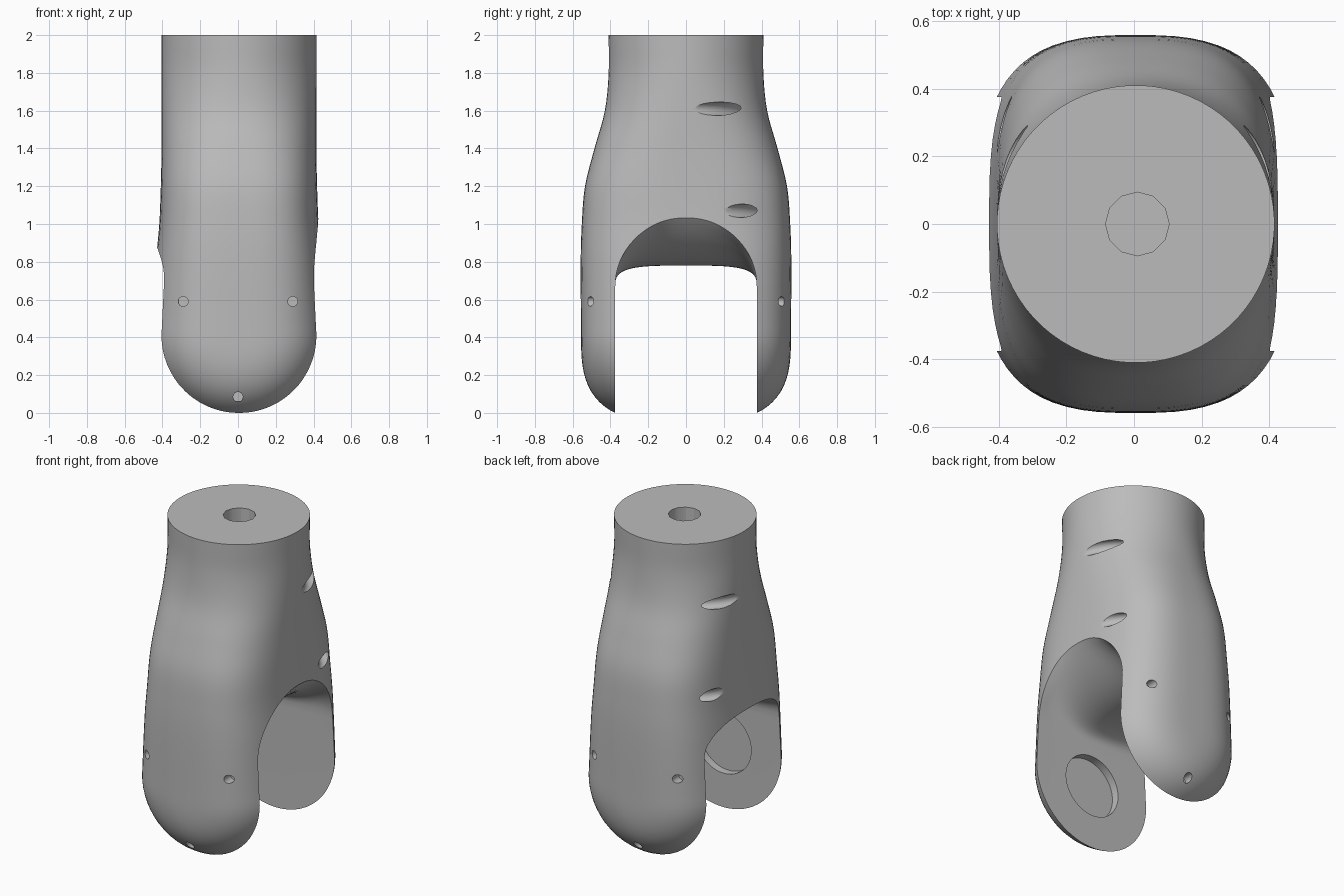
import bpy, bmesh, math

if "Cube" in bpy.data.objects:
    bpy.data.objects.remove(bpy.data.objects["Cube"])

grey = bpy.data.materials.new("plain_grey")
grey.use_nodes = True
colour = (0.5, 0.5, 0.5, 1)
grey.diffuse_color = colour
grey.node_tree.nodes["Principled BSDF"].inputs["Base Color"].default_value = colour

HINGE_Z = 0.41     # height of the hinge axis
SLOT_Y = 0.375     # half width of the fork gap

# height, half depth, half width, squareness of the cross-section
SECTIONS = [
    (0.41, 0.556, 0.464, 3.0), (0.8, 0.558, 0.44, 3.0), (1.0, 0.552, 0.422, 3.0),
    (1.2, 0.535, 0.414, 2.9), (1.4, 0.485, 0.41, 2.6), (1.6, 0.43, 0.41, 2.25),
    (1.8, 0.41, 0.41, 2.0), (2.0, 0.41, 0.41, 2.0)]


def section_at(z):
    """Smoothly interpolated section values at a height."""
    if z <= HINGE_Z:
        return SECTIONS[0][1:]
    last = len(SECTIONS) - 1
    i = 0
    while i < last - 1 and z > SECTIONS[i + 1][0]:
        i += 1
    p, q = SECTIONS[i], SECTIONS[i + 1]
    before, after = SECTIONS[max(i - 1, 0)], SECTIONS[min(i + 2, last)]
    h = q[0] - p[0]
    t = (z - p[0]) / h
    out = []
    for k in (1, 2, 3):
        m0 = (q[k] - before[k]) / (q[0] - before[0]) * h
        m1 = (after[k] - p[k]) / (after[0] - p[0]) * h
        out.append((2*t**3 - 3*t**2 + 1) * p[k] + (t**3 - 2*t**2 + t) * m0
                   + (3*t**2 - 2*t**3) * q[k] + (t**3 - t**2) * m1)
    return out


def body_ring(z, sides=72):
    """Cross-section; below the hinge it follows a dome turned about the hinge axis."""
    b, a, n = section_at(z)
    d = max(HINGE_Z - z, 0)
    reach = b * (1 - (d / a) ** n) ** (1 / n)
    ring = []
    for i in range(sides):
        ang = 2 * math.pi * (i + 0.5) / sides
        s, c = math.sin(ang), math.cos(ang)
        y = reach * abs(s) ** (2 / n)
        r = a * max(1 - (y / b) ** n, 0) ** (1 / n)
        x = math.sqrt(max(r * r - d * d, 0))
        ring.append((math.copysign(x, c) + 0.005, math.copysign(y, s), z))
    return ring


def loft(name, rings):
    bm = bmesh.new()
    loops = [[bm.verts.new(p) for p in ring] for ring in rings]
    for low, high in zip(loops, loops[1:]):
        for i in range(len(low)):
            j = (i + 1) % len(low)
            bm.faces.new((low[i], low[j], high[j], high[i]))
    bm.faces.new(loops[0][::-1])
    bm.faces.new(loops[-1])
    bmesh.ops.recalc_face_normals(bm, faces=bm.faces)
    mesh = bpy.data.meshes.new(name)
    bm.to_mesh(mesh)
    bm.free()
    obj = bpy.data.objects.new(name, mesh)
    bpy.context.collection.objects.link(obj)
    return obj


# Main body: rounded fork base rising into a round neck
dome = [HINGE_Z - 0.462 * math.cos(math.pi / 2 * i / 18) for i in range(18)]
shaft = [HINGE_Z + (2 - HINGE_Z) * i / 40 for i in range(41)]
body = loft("fork_body", [body_ring(z) for z in dome + shaft])
body.data.materials.append(grey)


# Fork gap: a slot whose roof flares upward to each side, more on the left
def gap_ring(x):
    spread = min(abs(x) / 0.41, 1.3) ** 2
    top = 0.78 + (0.235 if x > 0 else 0.09) * spread
    n = 3.6 - (1.5 if x > 0 else 0.8) * min(spread, 1)
    base = 0.66
    ring = [(x, SLOT_Y, -0.3)]
    for i in range(33):
        ang = math.pi * i / 32
        c, s = math.cos(ang), max(math.sin(ang), 0)
        ring.append((x, math.copysign(SLOT_Y * abs(c) ** (2 / n), c),
                     base + (top - base) * s ** (2 / n)))
    ring.append((x, -SLOT_Y, -0.3))
    return ring


cutters = [loft("gap_cutter", [gap_ring(-0.52 + 1.04 * i / 32) for i in range(33)])]


def cylinder_cutter(name, radius, depth, location, along_y=False, sides=24):
    bpy.ops.mesh.primitive_cylinder_add(
        vertices=sides, radius=radius, depth=depth, location=location,
        rotation=(math.pi / 2 if along_y else 0, 0, 0))
    obj = bpy.context.object
    obj.name = name
    cutters.append(obj)


# Neck bore, shallow hinge recess and the screw holes of both fork legs
cylinder_cutter("neck_bore_cutter", 0.094, 0.6, (0.01, 0, 2), sides=12)
cylinder_cutter("hinge_recess_cutter", 0.195, 0.15, (0, -0.35, HINGE_Z), True, 48)
for side in (-1, 1):
    for x, z, y in ((-0.29, 0.59, 0.55), (0.29, 0.59, 0.55), (0, 0.085, 0.53)):
        cylinder_cutter("screw_hole_cutter", 0.026, 0.2, (x, side * y, z), True, 16)

# Curved cord channels running round inside the back
for z, centre, radius, squeeze in ((1.07, -0.1, 0.6, 0.87), (1.61, -0.1, 0.47, 1.0)):
    bpy.ops.mesh.primitive_torus_add(
        major_radius=radius, minor_radius=0.036, major_segments=96,
        minor_segments=16, location=(0.005, centre, z))
    obj = bpy.context.object
    obj.name = "cord_channel_cutter"
    obj.scale.x = squeeze
    cutters.append(obj)

bpy.ops.object.select_all(action="DESELECT")
body.select_set(True)
bpy.context.view_layer.objects.active = body
for cutter in cutters:
    cutter.hide_render = True
    mod = body.modifiers.new("cut", "BOOLEAN")
    mod.operation = "DIFFERENCE"
    mod.solver = "EXACT"
    mod.object = cutter
    bpy.ops.object.modifier_apply(modifier=mod.name)
for cutter in cutters:
    bpy.data.objects.remove(cutter)

# One colour throughout, smooth with crisp cut edges
for face in body.data.polygons:
    face.material_index = 0
bpy.ops.object.shade_smooth_by_angle(angle=math.radians(30))
